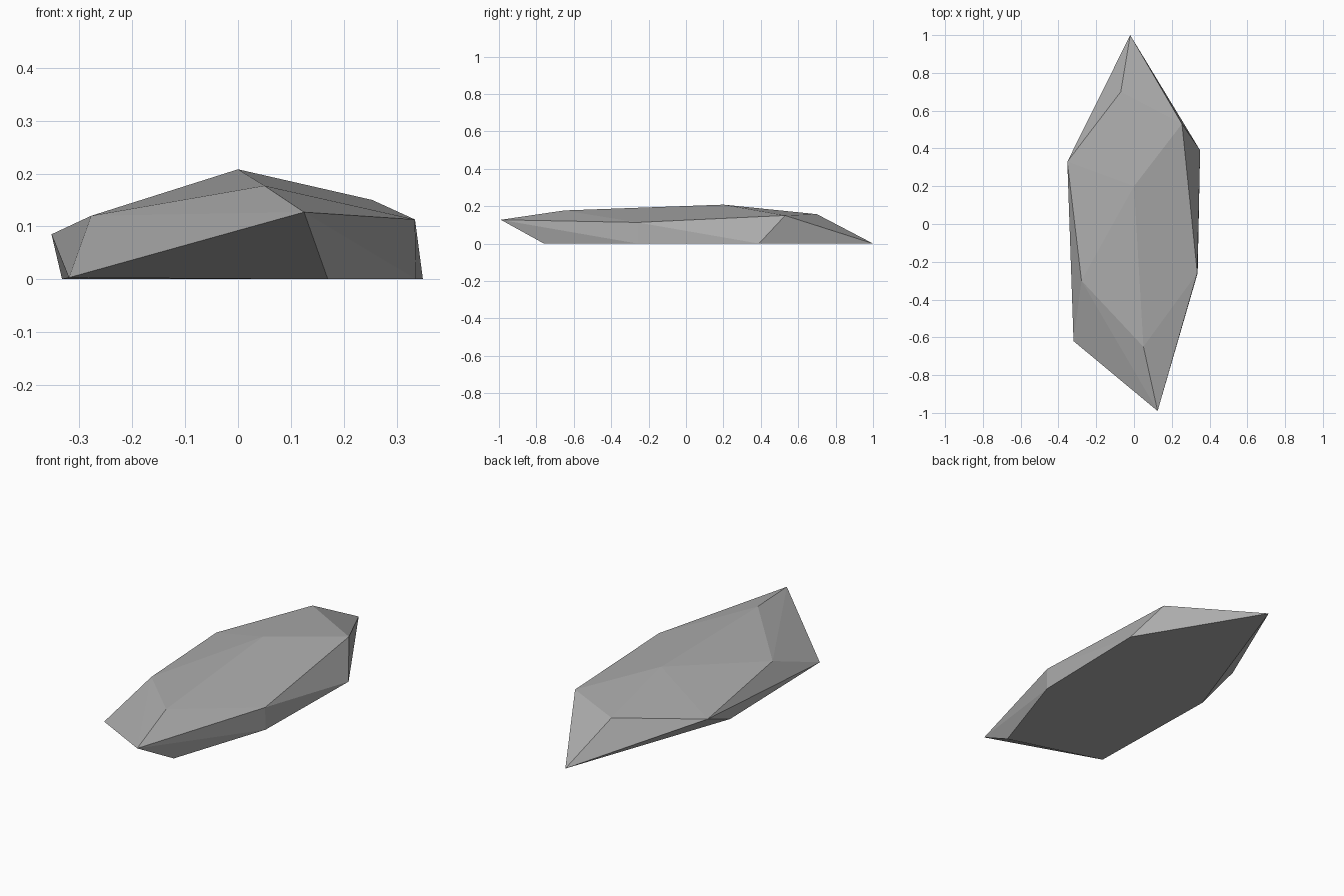
import bpy
import bmesh

cube = bpy.data.objects.get("Cube")
if cube:
    bpy.data.objects.remove(cube, do_unlink=True)

# Rock material
stone = bpy.data.materials.new("stone grey")
stone.use_nodes = True
grey = (0.42, 0.42, 0.42, 1)
stone.diffuse_color = grey
stone.node_tree.nodes["Principled BSDF"].inputs["Base Color"].default_value = grey

# Corner points of the faceted rock
base = [(0.35, 0.39, 0), (0.337, -0.26, 0), (0.17, -0.76, 0), (-0.333, 0.12, 0)]
rim = [(-0.02, 1, 0), (-0.353, 0.33, 0.085), (-0.32, -0.62, 0.003),
       (0.125, -0.99, 0.127), (0.335, -0.26, 0.113), (0.254, 0.53, 0.15)]
crown = [(-0.07, 0.70, 0.157), (-0.278, -0.30, 0.12),
         (0.05, -0.65, 0.177), (0, 0.2, 0.208)]

# Wrap the points in a flat-faced hull
bm = bmesh.new()
for point in base + rim + crown:
    bm.verts.new(point)
bmesh.ops.convex_hull(bm, input=bm.verts[:])
bmesh.ops.recalc_face_normals(bm, faces=bm.faces[:])

mesh = bpy.data.meshes.new("rock")
bm.to_mesh(mesh)
bm.free()
mesh.materials.append(stone)
rock = bpy.data.objects.new("rock", mesh)
bpy.context.collection.objects.link(rock)
